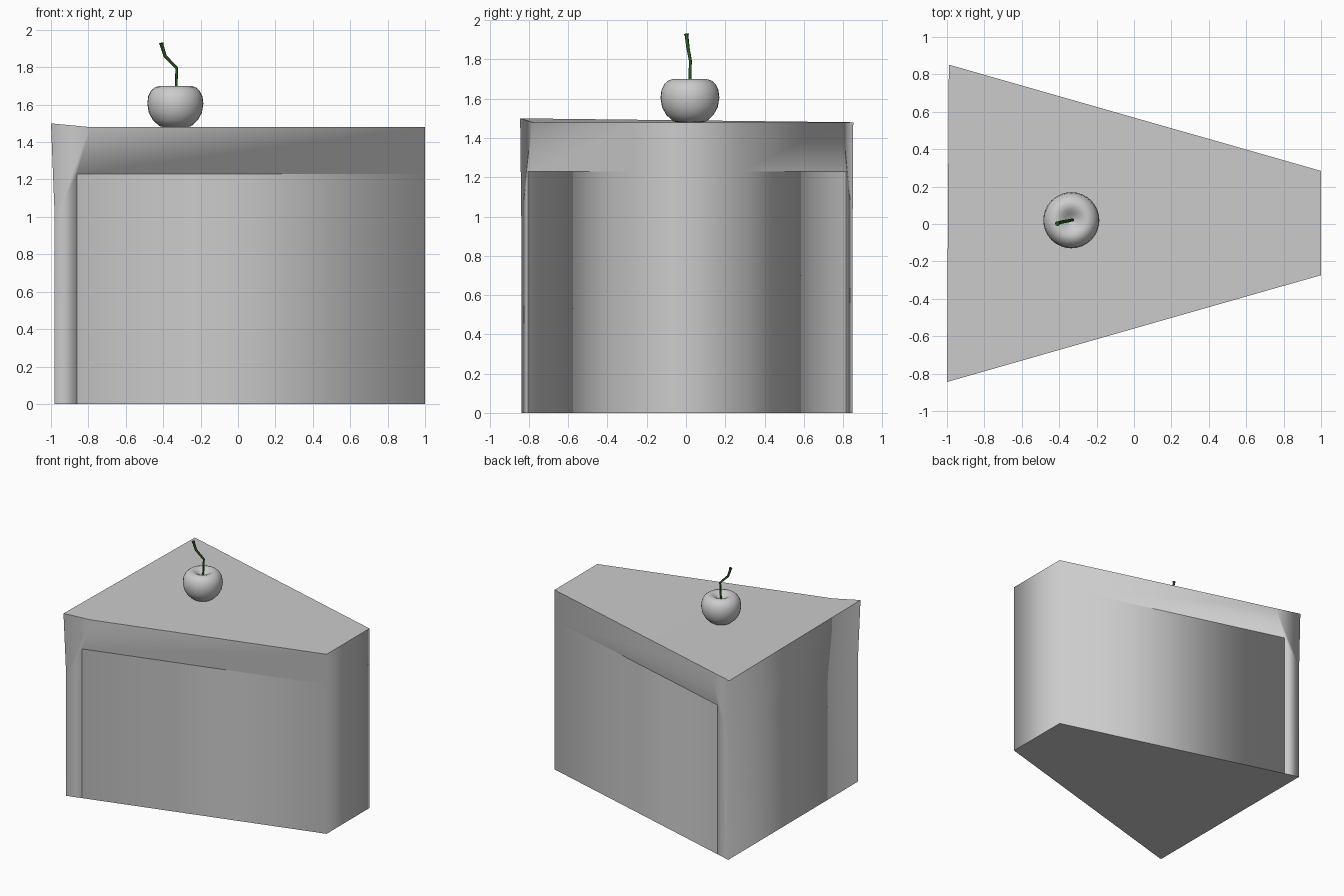
import bpy, bmesh, math

if "Cube" in bpy.data.objects:
    bpy.data.objects.remove(bpy.data.objects["Cube"])


def add_mesh(name, bm):
    bmesh.ops.recalc_face_normals(bm, faces=bm.faces)
    mesh = bpy.data.meshes.new(name)
    bm.to_mesh(mesh)
    bm.free()
    ob = bpy.data.objects.new(name, mesh)
    bpy.context.collection.objects.link(ob)
    return ob


def half_width(x):
    return 0.28 + 0.287 * (1 - x)


def wedge(name, profile, corner=None):
    """Extrude an x-z profile across the tapering width of the slice."""
    bm = bmesh.new()
    sides = []
    for s in (-1, 1):
        pts = list(profile)
        if s < 0 and corner:
            pts[corner[0]] = corner[1]
        sides.append([bm.verts.new((x, 0.005 + s * half_width(x) * 0.995, z))
                      for x, z in pts])
    front, back = sides
    n = len(profile)
    bm.faces.new(front)
    bm.faces.new(back[::-1])
    for i in range(n):
        j = (i + 1) % n
        bm.faces.new((front[i], back[i], back[j], front[j]))
    # walls blend smoothly, top rim and undersides stay crisp
    bm.normal_update()
    for f in bm.faces:
        f.smooth = True
    for e in bm.edges:
        if any(abs(f.normal.z) > 0.7 for f in e.link_faces) \
                and not all(abs(f.normal.z) > 0.7 for f in e.link_faces):
            e.smooth = False
    return add_mesh(name, bm)


# Sponge body and the L-shaped frosting over its top and wide end
wedge("sponge", [(-0.86, 0), (1, 0), (1, 1.23), (-0.86, 1.23)])
wedge("frosting",
      [(-0.86, 0), (-0.86, 1.23), (1, 1.23), (1, 1.48), (-0.79, 1.48),
       (-0.99, 1.48), (-0.98, 1.0), (-0.98, 0)],
      corner=(5, (-1.0, 1.5)))

# Cherry: lathed profile with a dimple on top
profile = [(0, 1.475), (0.05, 1.477), (0.085, 1.485), (0.12, 1.517),
           (0.142, 1.557), (0.15, 1.605), (0.145, 1.645), (0.13, 1.675),
           (0.108, 1.694), (0.085, 1.70), (0.06, 1.693), (0.035, 1.675),
           (0.015, 1.66), (0, 1.655)]
bm = bmesh.new()
vs = [bm.verts.new((-0.335 + r, 0.02, z)) for r, z in profile]
es = [bm.edges.new(p) for p in zip(vs, vs[1:])]
bmesh.ops.spin(bm, geom=vs + es, cent=(-0.335, 0.02, 0), axis=(0, 0, 1),
               angle=math.tau, steps=32)
bmesh.ops.remove_doubles(bm, verts=bm.verts, dist=0.0005)
for f in bm.faces:
    f.smooth = True
add_mesh("cherry", bm)

# Crooked cherry stem, flaring at the tip
curve = bpy.data.curves.new("cherry_stem", "CURVE")
curve.dimensions = "3D"
curve.bevel_depth = 0.009
curve.bevel_resolution = 1
curve.use_fill_caps = True
path = [(-0.333, 0.02, 1.65, 0.8), (-0.327, 0.022, 1.795, 0.9),
        (-0.39, 0.01, 1.86, 1.0), (-0.408, 0.003, 1.92, 1.1),
        (-0.41, 0.002, 1.93, 1.5)]
spline = curve.splines.new("POLY")
spline.points.add(len(path) - 1)
for p, (x, y, z, r) in zip(spline.points, path):
    p.co = (x, y, z, 1)
    p.radius = r
stem = bpy.data.objects.new("cherry_stem", curve)
bpy.context.collection.objects.link(stem)
green = bpy.data.materials.new("stem_green")
green.diffuse_color = (0.02, 0.09, 0.01, 1)
green.use_nodes = True
green.node_tree.nodes["Principled BSDF"].inputs["Base Color"].default_value = green.diffuse_color
curve.materials.append(green)
